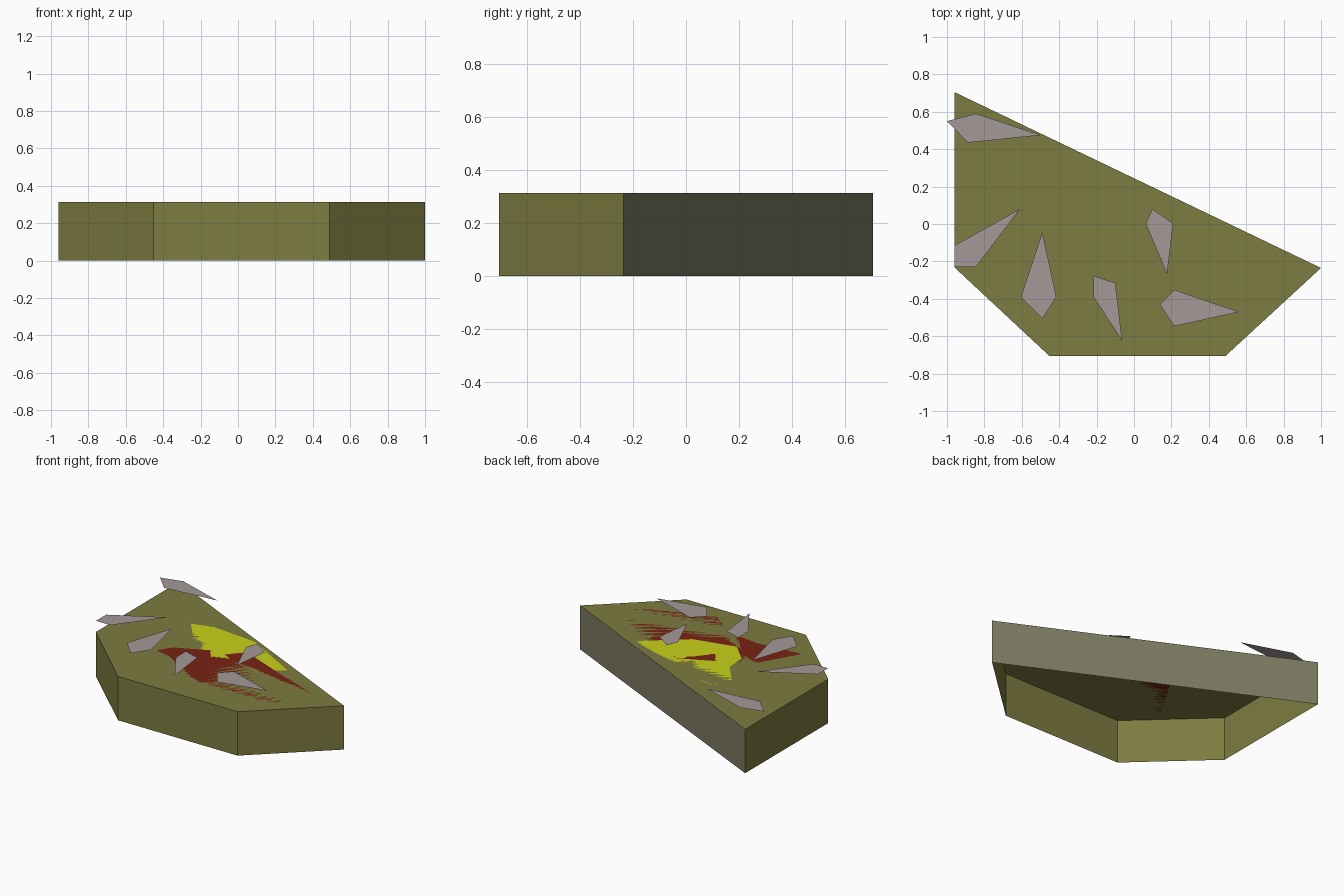
import bpy

if "Cube" in bpy.data.objects:
    bpy.data.objects.remove(bpy.data.objects["Cube"])

TOP = 0.313      # height of the slab
CHIP_Z = 0.392   # height of the floating flakes


def material(name, rgb):
    m = bpy.data.materials.new(name)
    m.diffuse_color = (*rgb, 1)
    m.use_nodes = True
    m.node_tree.nodes["Principled BSDF"].inputs["Base Color"].default_value = m.diffuse_color
    return m


olive = material("olive", (0.205, 0.20, 0.052))
edge_tan = material("edge_tan", (0.205, 0.20, 0.12))
red = material("red", (0.19, 0.017, 0.007))
yellow = material("yellow", (0.58, 0.64, 0.01))
grey = material("warm_grey", (0.37, 0.315, 0.315))


def build(name, verts, faces, *mats):
    me = bpy.data.meshes.new(name)
    me.from_pydata(verts, [], faces)
    for m in mats:
        me.materials.append(m)
    ob = bpy.data.objects.new(name, me)
    bpy.context.collection.objects.link(ob)
    return ob


def sheet(name, outline, z, mat):
    """Flat single face facing up (outline counter-clockwise)."""
    area = sum(a[0] * b[1] - b[0] * a[1]
               for a, b in zip(outline, outline[1:] + outline[:1]))
    pts = outline if area > 0 else outline[::-1]
    return build(name, [(x, y, z) for x, y in pts], [list(range(len(pts)))], mat)


# Slab: top and five side walls, open underneath
outline = [(-0.96, 0.705), (-0.96, -0.232), (-0.453, -0.705),
           (0.49, -0.705), (1.0, -0.235)]
n = len(outline)
verts = [(x, y, z) for z in (0, TOP) for x, y in outline]
walls = [(i, (i + 1) % n, n + (i + 1) % n, n + i) for i in range(n)]
slab = build("slab", verts, walls + [tuple(range(n, 2 * n))], olive, edge_tan)
slab.data.polygons[n - 1].material_index = 1   # long cut side

# Thin patches lying in the top surface
sheet("red_layer", [(-0.6, -0.45), (-0.27, -0.42), (-0.02, -0.45), (0.17, -0.6),
                    (0.6, -0.45), (0.92, -0.27), (0.4, -0.08), (0.03, 0.07),
                    (-0.18, -0.03), (-0.42, -0.14)], TOP, red)
sheet("yellow_layer", [(0.39, 0.0), (-0.03, 0.235), (-0.38, 0.27), (-0.53, 0.225),
                       (-0.33, -0.02), (-0.32, -0.17), (-0.19, -0.3),
                       (0.11, -0.23)], TOP, yellow)

# Flat four-sided flakes hovering over the slab
flakes = [
    [(-1.0, 0.55), (-0.845, 0.59), (-0.497, 0.475), (-0.888, 0.435)],
    [(-0.96, -0.115), (-0.61, 0.08), (-0.845, -0.23), (-0.96, -0.23)],
    [(-0.49, -0.045), (-0.415, -0.39), (-0.49, -0.507), (-0.605, -0.39)],
    [(-0.217, -0.277), (-0.1, -0.315), (-0.063, -0.625), (-0.217, -0.39)],
    [(0.097, 0.08), (0.21, 0.003), (0.177, -0.268), (0.063, 0.0)],
    [(0.215, -0.352), (0.562, -0.47), (0.215, -0.547), (0.138, -0.43)],
]
for i, pts in enumerate(flakes, 1):
    sheet(f"flake_{i}", pts, CHIP_Z, grey)
